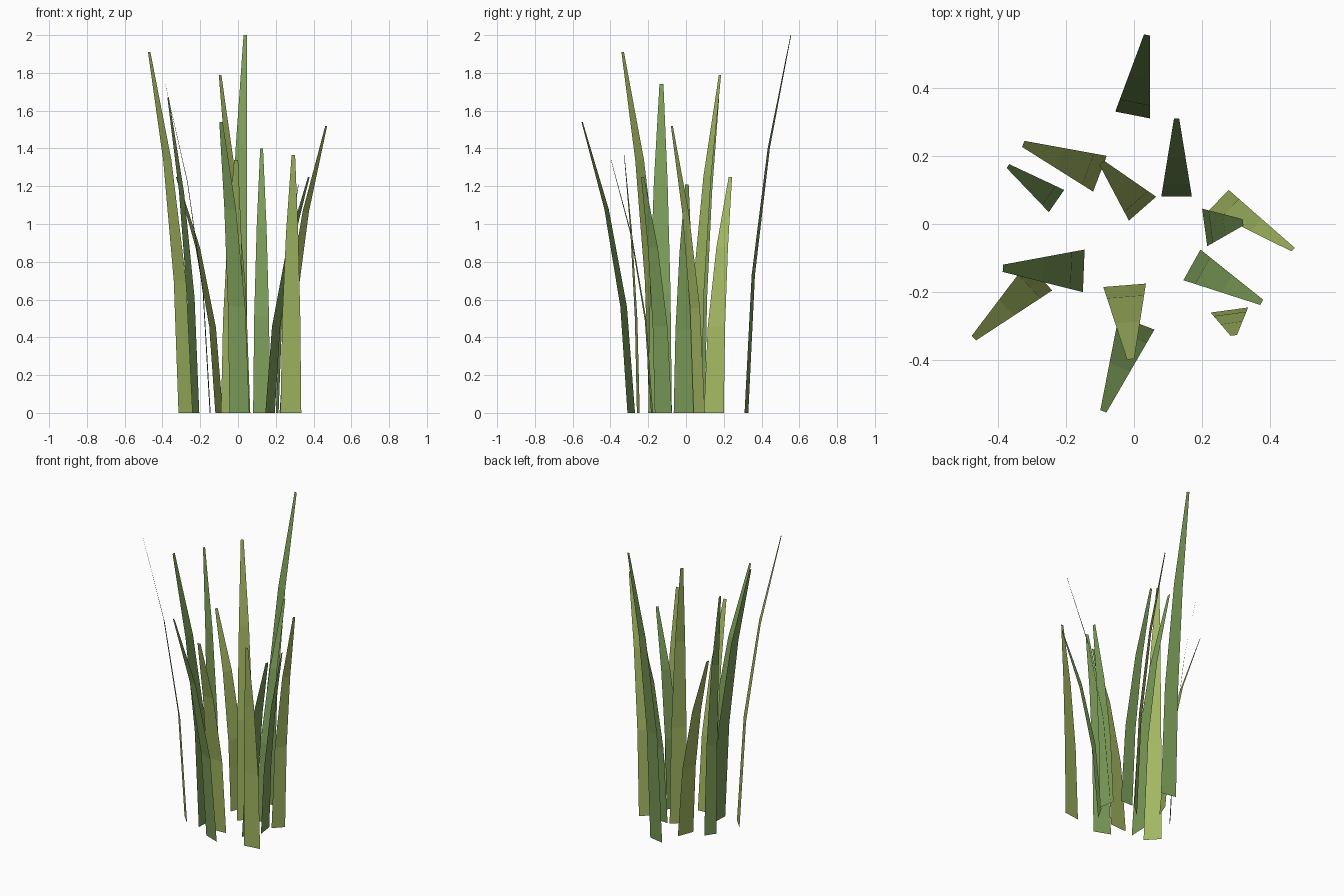
import bpy
from mathutils import Vector

# Remove only the default cube
default_cube = bpy.data.objects.get("Cube")
if default_cube:
    bpy.data.objects.remove(default_cube, do_unlink=True)


def make_material(name, colour):
    material = bpy.data.materials.new(name)
    material.use_nodes = True
    material.diffuse_color = colour
    shader = material.node_tree.nodes["Principled BSDF"]
    shader.inputs["Base Color"].default_value = colour
    return material


leaf_green = make_material("leaf green", (0.2, 0.34, 0.1, 1))
yellow_green = make_material("yellow green", (0.36, 0.47, 0.12, 1))

# Share of the blade height at each bend, from root to tip
BEND_HEIGHTS = (0, 0.365, 0.7, 1)
TIP_TAPER = 0.83


def make_blade(name, root_a, root_b, tip, height, material):
    """A flat strip that bows outwards and narrows towards its tip."""
    root_a, root_b, tip = Vector(root_a), Vector(root_b), Vector(tip)
    centre = (root_a + root_b) / 2
    half_width = (root_b - root_a) / 2
    verts = []
    for row, level in enumerate(BEND_HEIGHTS):
        bow = (row / 3) ** 1.7
        middle = centre.lerp(tip, bow)
        side = half_width * (1 - TIP_TAPER * bow)
        for point in (middle - side, middle + side):
            verts.append((point.x, point.y, height * level))
    faces = [(i, i + 1, i + 3, i + 2) for i in range(0, len(verts) - 2, 2)]
    mesh = bpy.data.meshes.new(name)
    mesh.from_pydata(verts, [], faces)
    mesh.materials.append(material)
    mesh.update()
    blade = bpy.data.objects.new(name, mesh)
    bpy.context.scene.collection.objects.link(blade)
    return blade


# Root corners, tip position and height of every blade
green_blades = {
    "back_tall": ((-.055, .33), (.047, .31), (.038, .555), 2),
    "back_inner": ((.08, .08), (.17, .08), (.125, .31), 1.4),
    "right_back": ((-.25, .035), (-.205, .1), (-.37, .17), 1.67),
    "right_middle": ((-.15, -.2), (-.145, -.075), (-.385, -.13), 1.74),
    "front_outer": ((-.045, -.27), (.06, -.31), (-.09, -.55), 1.54),
    "left_inner": ((.215, -.065), (.2, .045), (.32, .005), 1.21),
    "left_front": ((.145, -.165), (.195, -.075), (.375, -.23), 1.25),
}
yellow_blades = {
    "right_back_low": ((-.12, .095), (-.08, .2), (-.325, .235), 1.25),
    "right_front": ((-.315, -.115), (-.24, -.195), (-.47, -.335), 1.91),
    "front_middle": ((-.09, -.185), (.035, -.175), (-.01, -.397), 1.34),
    "centre": ((-.015, .01), (.065, .08), (-.095, .18), 1.79),
    "left_outer": ((.22, .04), (.278, .1), (.467, -.075), 1.52),
    "front_left": ((.225, -.26), (.335, -.245), (.293, -.327), 1.365),
}

for blades, material in ((green_blades, leaf_green), (yellow_blades, yellow_green)):
    for place, shape in blades.items():
        make_blade("grass_blade_" + place, *shape, material)
